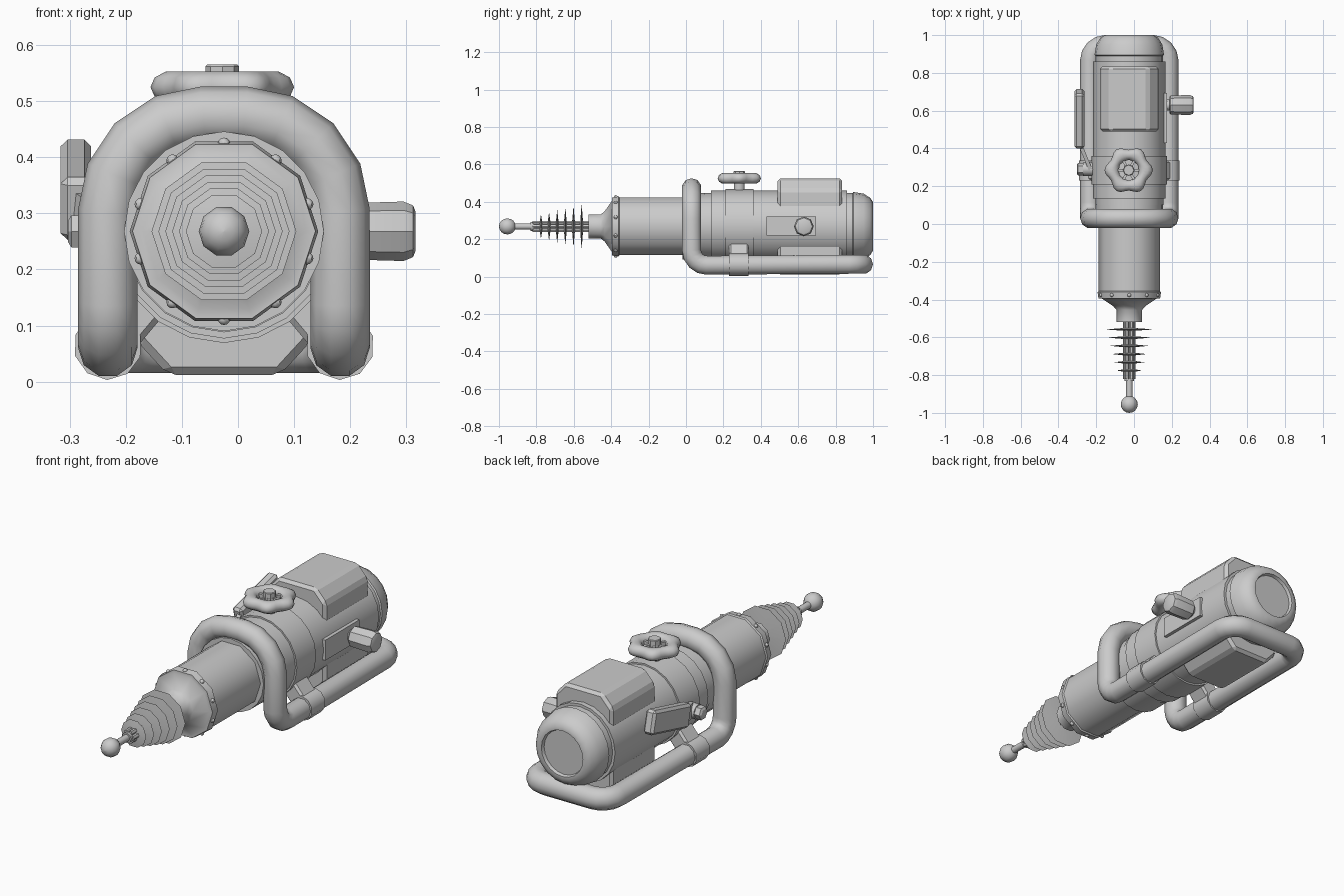
import bpy, bmesh, math
from mathutils import Vector, Matrix

if "Cube" in bpy.data.objects:
    bpy.data.objects.remove(bpy.data.objects["Cube"])

CX, CZ = -0.025, 0.268          # long axis of the machine


def finish(bm, name, angle=35, bevel=0):
    bmesh.ops.recalc_face_normals(bm, faces=bm.faces)
    me = bpy.data.meshes.new(name)
    bm.to_mesh(me)
    bm.free()
    ob = bpy.data.objects.new(name, me)
    bpy.context.collection.objects.link(ob)
    if bevel:
        m = ob.modifiers.new("bevel", 'BEVEL')
        m.width, m.segments = bevel, 1
    bpy.ops.object.select_all(action='DESELECT')
    ob.select_set(True)
    bpy.context.view_layer.objects.active = ob
    if angle:
        bpy.ops.object.shade_smooth_by_angle(angle=math.radians(angle))
    return ob


def lathe(name, prof, n=20, loc=(CX, 0, CZ), axis='Y', angle=40, phase=0):
    """Revolve (distance along axis, radius) pairs and cap both ends."""
    bm = bmesh.new()
    rings = []
    for d, r in prof:
        ring = []
        for i in range(n):
            a = 2 * math.pi * i / n + phase
            u, v = r * math.cos(a), r * math.sin(a)
            p = {'X': (d, u, v), 'Y': (u, d, v), 'Z': (u, v, d)}[axis]
            ring.append(bm.verts.new(Vector(p) + Vector(loc)))
        rings.append(ring)
    for a, b in zip(rings, rings[1:]):
        for i in range(n):
            j = (i + 1) % n
            bm.faces.new((a[i], a[j], b[j], b[i]))
    bm.faces.new(rings[0])
    bm.faces.new(rings[-1])
    return finish(bm, name, angle)


def box(name, loc, size, rot=None, bevel=0):
    bm = bmesh.new()
    m = Matrix.Translation(loc) @ (rot or Matrix()) @ Matrix.Diagonal((*size, 1))
    bmesh.ops.create_cube(bm, size=1, matrix=m)
    return finish(bm, name, 0, bevel)


def fillet(points, radii, steps=4):
    """Round the corners of a closed path."""
    out, n = [], len(points)
    for i, (p, r) in enumerate(zip(points, radii)):
        p = Vector(p)
        a = p + (Vector(points[i - 1]) - p).normalized() * r
        b = p + (Vector(points[(i + 1) % n]) - p).normalized() * r
        c = a + b - p
        for k in range(steps + 1):
            t = math.pi / 2 * k / steps
            out.append(c + (a - c) * math.cos(t) + (b - c) * math.sin(t))
    return out


# Carrying frame: one closed bent tube
XL, XR = CX - 0.207, CX + 0.207
path = fillet([(XL, 0.03, 0.473), (XR, 0.03, 0.473), (XR, 0.03, 0.06),
               (XR, 0.947, 0.066), (XL, 0.947, 0.066), (XL, 0.03, 0.06)],
              [0.17, 0.17, 0.08, 0.08, 0.08, 0.08])
cu = bpy.data.curves.new("carry_frame", 'CURVE')
cu.dimensions = '3D'
cu.bevel_depth, cu.bevel_resolution = 0.053, 3
sp = cu.splines.new('POLY')
sp.points.add(len(path) - 1)
for q, p in zip(sp.points, path):
    q.co = (*p, 1)
sp.use_cyclic_u = True
sp.use_smooth = True
bpy.context.collection.objects.link(bpy.data.objects.new("carry_frame", cu))

# Front barrel with flared neck, and rivets on its flats
lathe("barrel", [(-0.52, 0.068), (-0.455, 0.068), (-0.435, 0.085), (-0.395, 0.145),
                 (-0.395, 0.163), (-0.36, 0.168), (-0.355, 0.162), (0.0, 0.162)], 10, angle=40)
for i in range(10):
    a = math.radians(90 + 36 * i)
    bm = bmesh.new()
    bmesh.ops.create_uvsphere(bm, u_segments=8, v_segments=6, radius=0.011, matrix=Matrix.Translation(
        (CX + 0.156 * math.cos(a), -0.376, CZ + 0.156 * math.sin(a))))
    finish(bm, "rivet")

# Motor body, strap and end cap
lathe("collar", [(-0.02, 0.165), (-0.02, 0.178), (0.1, 0.178), (0.12, 0.178)], 20)
lathe("body", [(0.1, 0.17), (0.1, 0.18), (0.135, 0.18), (0.135, 0.191),
               (0.86, 0.191), (0.86, 0.175)], 20)
lathe("strap", [(0.21, 0.185), (0.21, 0.199), (0.36, 0.199), (0.36, 0.185)], 20)
lathe("end_cap", [(0.85, 0.178), (0.89, 0.178), (0.895, 0.184), (0.95, 0.175), (0.985, 0.153),
                  (1.0, 0.13), (1.0, 0.113), (0.985, 0.108)], 20)

# Emitter tip: rod, bundle of thin rods, ball and tapering discs
lathe("tip_rod", [(-0.93, 0.017), (-0.5, 0.017)], 10)
for i in range(6):
    a = math.pi / 3 * i
    lathe("bundle_rod", [(-0.82, 0.011), (-0.5, 0.011)], 6,
          (CX + 0.023 * math.cos(a), 0, CZ + 0.023 * math.sin(a)))
lathe("bundle_cap", [(-0.832, 0.02), (-0.832, 0.025), (-0.815, 0.025), (-0.815, 0.02)], 10)
lathe("tip_ball", [(-0.955 - 0.045 * math.cos(math.pi * k / 8), 0.045 * math.sin(math.pi * k / 8) + 1e-4)
                   for k in range(9)], 10)
for i in range(6):
    y, r = -0.558 - 0.0435 * i, 0.129 - 0.0122 * i
    lathe("cooling_disc", [(y - 0.008, 0.02), (y, r), (y + 0.008, 0.02)], 10, angle=30)

# Housing blocks above and below the body
for s, name in ((1, "top_housing"), (-1, "bottom_housing")):
    bm = bmesh.new()
    section = [(-0.156, 0.05), (-0.156, 0.195), (-0.10, 0.256), (0.10, 0.256), (0.156, 0.195), (0.156, 0.05)]
    f = bm.faces.new([bm.verts.new((CX + x, 0.49, CZ + s * z)) for x, z in section])
    ext = bmesh.ops.extrude_face_region(bm, geom=[f])["geom"]
    bmesh.ops.translate(bm, vec=(0, 0.345, 0), verts=[v for v in ext if isinstance(v, bmesh.types.BMVert)])
    finish(bm, name, 0, 0.014)

# Clamps tying the frame to the strap
for s in (-1, 1):
    x = CX + s * 0.207
    lathe("frame_clamp", [(0.23, 0.05), (0.23, 0.061), (0.335, 0.061), (0.335, 0.05)], 10, (x, 0, 0.064), phase=0.3)
    box("clamp_web", (CX + s * 0.17, 0.2825, 0.11), (0.085, 0.105, 0.13),
        Matrix.Rotation(math.radians(-s * 40), 4, 'Y'), 0.01)

# Valve wheel: scalloped ring, hub and spokes
WX, WY, WZ = CX - 0.003, 0.285, 0.525
bm = bmesh.new()
N, M = 36, 10
rings = []
for i in range(N):
    a = 2 * math.pi * i / N
    ring = []
    for k in range(M):
        b = 2 * math.pi * k / M
        wide = 0.033 + 0.006 * math.cos(6 * a)
        r = 0.085 + 0.004 * math.cos(6 * a) + wide * math.cos(b)
        ring.append(bm.verts.new((WX + r * math.cos(a), WY + r * math.sin(a), WZ + 0.029 * math.sin(b))))
    rings.append(ring)
for i in range(N):
    a, b = rings[i], rings[(i + 1) % N]
    for k in range(M):
        bm.faces.new((a[k], a[(k + 1) % M], b[(k + 1) % M], b[k]))
finish(bm, "valve_wheel", 50)
lathe("wheel_stem", [(0.44, 0.03), (0.54, 0.03)], 10, (WX, WY, 0), 'Z')
lathe("wheel_nut", [(0.53, 0.03), (0.562, 0.03), (0.565, 0.027)], 8, (WX, WY, 0), 'Z', 30)
for i in range(3):
    box("wheel_spoke", (WX, WY, 0.53), (0.13, 0.014, 0.016), Matrix.Rotation(math.pi / 3 * i, 4, 'Z'))

# Right side knob on its mounting plate
box("knob_plate", (0.14, 0.562, 0.27), (0.07, 0.265, 0.1))
lathe("knob_stem", [(0.15, 0.03), (0.2, 0.03)], 10, (0, 0.63, CZ), 'X')
lathe("side_knob", [(0.188, 0.044), (0.194, 0.05), (0.295, 0.053), (0.312, 0.046), (0.316, 0.036)],
      8, (0, 0.63, CZ), 'X', 30)

# Left side lever: tilted grip, arm, pivot bolt
tilt = Matrix.Rotation(math.radians(14), 4, 'X')
box("lever_grip", (-0.289, 0.557, 0.342), (0.054, 0.3, 0.115), tilt, 0.012)
box("lever_arm", (-0.262, 0.365, 0.288), (0.02, 0.16, 0.07), Matrix.Rotation(math.radians(22), 4, 'Z') @ tilt)
lathe("lever_pivot", [(-0.27, 0.036), (-0.2, 0.036)], 12, (0, 0.29, CZ), 'X')
lathe("lever_bolt", [(-0.303, 0.022), (-0.297, 0.033), (-0.26, 0.033)], 6, (0, 0.29, CZ), 'X', 30)
